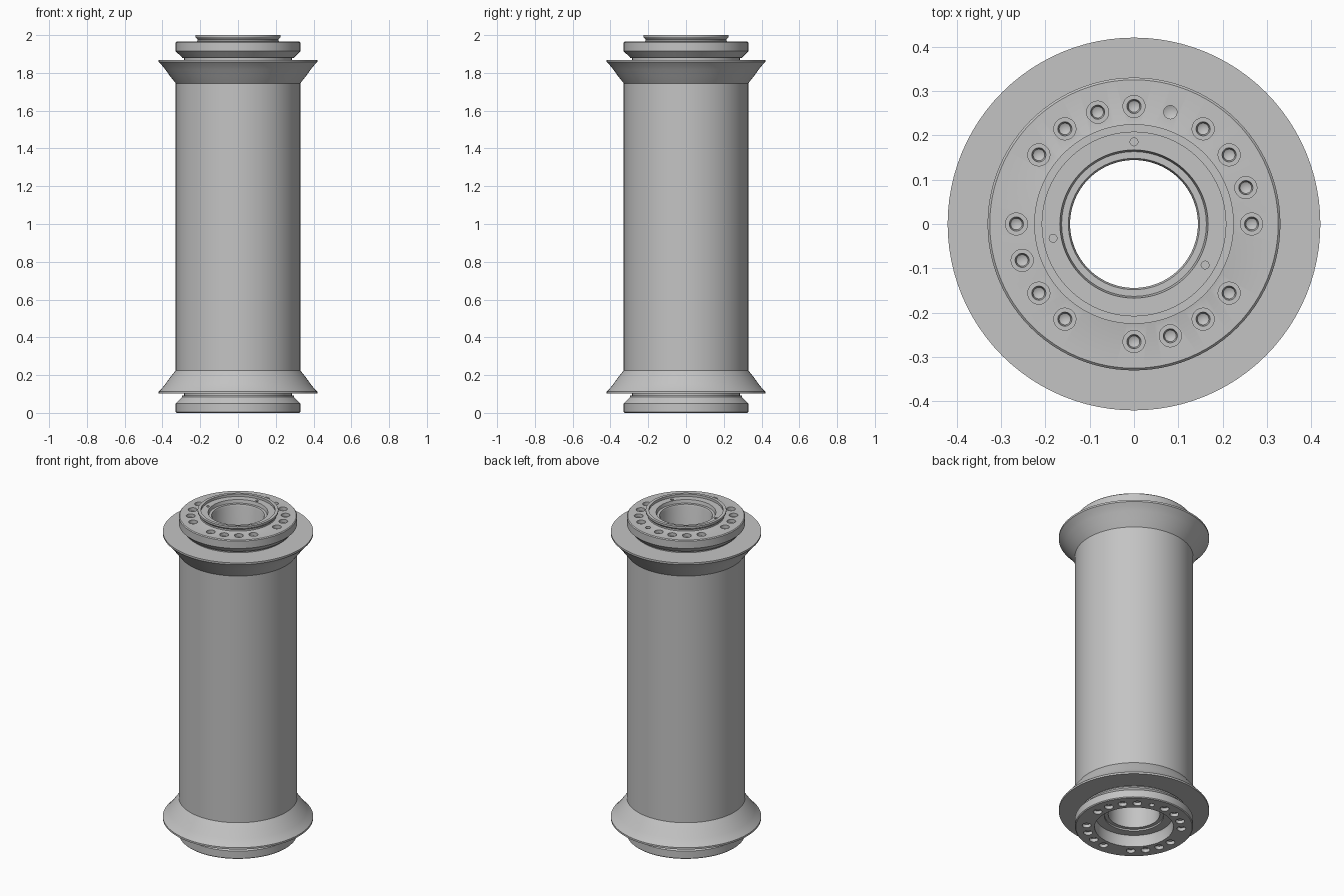
import bpy, bmesh, math
from mathutils import Matrix

if "Cube" in bpy.data.objects:
    bpy.data.objects.remove(bpy.data.objects["Cube"])

grey = bpy.data.materials.new("plain grey")
grey.diffuse_color = (0.55, 0.55, 0.55, 1)
grey.use_nodes = True
grey.node_tree.nodes["Principled BSDF"].inputs["Base Color"].default_value = grey.diffuse_color


def lathe(bm, profile, segments, origin=(0, 0, 0)):
    """Revolve a closed (radius, z) profile; radius 0 becomes a pole."""
    ox, oy, oz = origin
    rings = []
    for r, z in profile:
        if r == 0:
            rings.append([bm.verts.new((ox, oy, oz + z))] * segments)
        else:
            rings.append([bm.verts.new((ox + r * math.cos(math.tau * i / segments),
                                        oy + r * math.sin(math.tau * i / segments),
                                        oz + z)) for i in range(segments)])
    for a, b in zip(rings, rings[1:] + rings[:1]):
        for i in range(segments):
            j = (i + 1) % segments
            corners = list(dict.fromkeys((a[i], a[j], b[j], b[i])))
            if len(corners) > 2:
                bm.faces.new(corners)


def make_object(name, bm):
    bmesh.ops.recalc_face_normals(bm, faces=bm.faces)
    mesh = bpy.data.meshes.new(name)
    bm.to_mesh(mesh)
    bm.free()
    mesh.materials.append(grey)
    obj = bpy.data.objects.new(name, mesh)
    bpy.context.collection.objects.link(obj)
    return obj


# Outer half profile, shared by both ends: bolt ring, neck, flared flange
end = [(0.325, 0.0), (0.33, 0.005), (0.33, 0.05), (0.297, 0.083), (0.297, 0.092),
       (0.285, 0.092), (0.285, 0.102), (0.42, 0.102), (0.42, 0.113), (0.403, 0.13),
       (0.385, 0.152), (0.36, 0.187), (0.33, 0.225)]
top_end = [(r, 1.965 - z) for r, z in reversed(end)]
# the upper flange sits at 1.865, the barrel ends at 1.745
top_end = [(r, z + (0.005 if 1.72 < z < 1.88 else 0)) for r, z in top_end]

# Raised collar with a groove, a recessed ring and a chamfered bore
collar = [(0.225, 1.965), (0.215, 1.968), (0.215, 1.978), (0.222, 1.985),
          (0.225, 1.99), (0.225, 2.0), (0.207, 2.0), (0.207, 1.985),
          (0.167, 1.985), (0.163, 1.965), (0.148, 1.965), (0.144, 1.955)]
# Stepped counterbore on the underside
socket = [(0.144, 0.08), (0.165, 0.08), (0.165, 0.07), (0.215, 0.07),
          (0.22, 0.06), (0.22, 0.0)]

bm = bmesh.new()
lathe(bm, end + top_end + collar + socket, 96)
body = make_object("flanged_barrel", bm)

# Bolt holes: eighteen degree steps, three left out and one plain dowel hole
bolt = [(0, 0.02), (0.025, 0.02), (0.025, -0.02), (0.016, -0.02),
        (0.013, -0.035), (0, -0.042)]
dowel = [(0, 0.02), (0.015, 0.02), (0.015, -0.02), (0, -0.027)]
pin = [(0, 0.01), (0.009, 0.01), (0.009, -0.01), (0, -0.01)]


def flip(profile):
    return [(r, -z) for r, z in profile]


def cutter(bm, profile, segments, origin):
    # open chain from pole to pole, so no closing faces are needed
    lathe(bm, profile, segments, origin)


bm = bmesh.new()
for k in range(20):
    if k in (9, 14, 19):
        continue
    a = math.radians(18 * k)
    x, y = 0.265 * math.cos(a), 0.265 * math.sin(a)
    shape = dowel if k == 4 else bolt
    cutter(bm, shape, 20, (x, y, 1.965))
    cutter(bm, flip(shape), 20, (x, y, 0))
# Three small pin holes in the collar
for deg in (90, 190, 330):
    a = math.radians(deg)
    cutter(bm, pin, 12, (0.185 * math.cos(a), 0.185 * math.sin(a), 1.985))
for e in [e for e in bm.edges if not e.link_faces]:
    bm.edges.remove(e)
holes = make_object("hole_cutters", bm)
holes.hide_render = True

mod = body.modifiers.new("holes", "BOOLEAN")
mod.operation = "DIFFERENCE"
mod.solver = "EXACT"
mod.object = holes

bpy.context.view_layer.objects.active = body
body.select_set(True)
bpy.ops.object.modifier_apply(modifier=mod.name)
bpy.data.objects.remove(holes)
bpy.ops.object.shade_smooth_by_angle(angle=math.radians(30))
